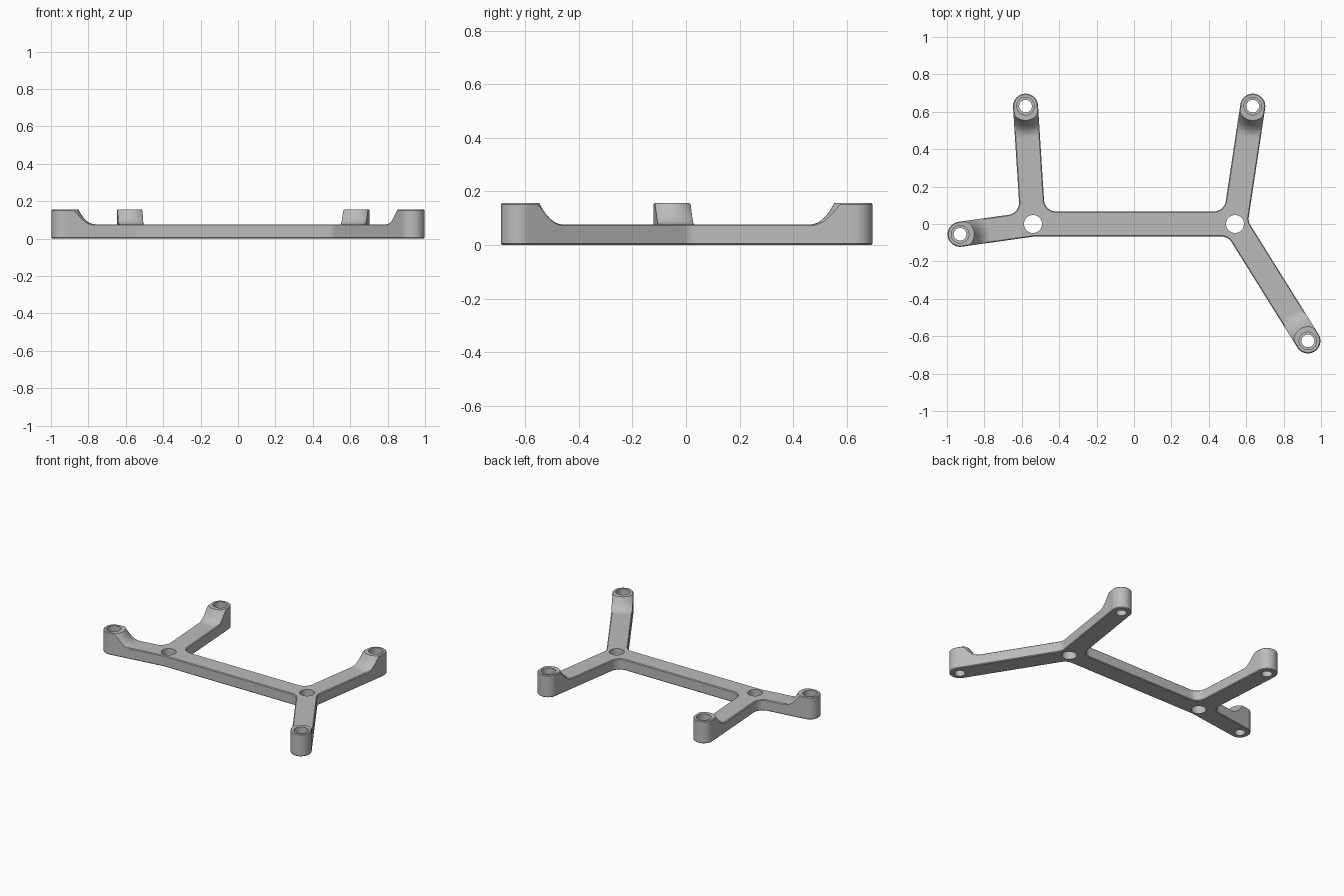
import bpy, bmesh, math
from mathutils import Vector
from mathutils.geometry import delaunay_2d_cdt

if "Cube" in bpy.data.objects:
    bpy.data.objects.remove(bpy.data.objects["Cube"])

# Plan layout: two hubs joined by a bar, two arms per hub ending in posts
hub_l, hub_r = Vector((-0.54, 0)), Vector((0.54, 0))
rear_l, front_l = Vector((-0.58, 0.63)), Vector((-0.93, -0.055))
rear_r, front_r = Vector((0.635, 0.63)), Vector((0.93, -0.625))
posts = [rear_l, front_l, rear_r, front_r]
HALF, FILLET, BEVEL = 0.067, 0.065, 0.005
PLATE, POST = 0.077, 0.157
COVE_IN, COVE_OUT = 0.076, 0.17
BORE, SCREW, HUB_HOLE, LEDGE = 0.047, 0.034, 0.048, 0.05


def height(p):
    """Top surface: flat plate rising in a cove to each post."""
    s = min((p - q).length for q in posts)
    t = min(max((COVE_OUT - s) / (COVE_OUT - COVE_IN), 0), 1)
    return PLATE + (POST - PLATE) * t ** 2.3


def left(d):
    return Vector((-d.y, d.x))


def end_arc(hub, post, r, n=32):
    d = (post - hub).normalized()
    angles = [math.pi * i / n for i in range(n + 1)]
    return [post + r * (d * math.sin(a) - left(d) * math.cos(a)) for a in angles]


def corner(a, hub, b, inset, n=12):
    """Concave fillet between the arm to a and the next arm to b."""
    la = left((a - hub).normalized())
    rb = -left((b - hub).normalized())
    m = (la + rb).normalized()
    centre = hub + m * (HALF + FILLET) / m.dot(la)
    r = FILLET + inset
    return [centre - r * la.lerp(rb, i / n).normalized() for i in range(n + 1)]


def outline(inset):
    r = HALF - inset
    parts = [
        end_arc(hub_r, front_r, r), corner(front_r, hub_r, rear_r, inset),
        end_arc(hub_r, rear_r, r), corner(rear_r, hub_r, hub_l, inset),
        corner(hub_r, hub_l, rear_l, inset), end_arc(hub_l, rear_l, r),
        corner(rear_l, hub_l, front_l, inset), end_arc(hub_l, front_l, r),
        corner(front_l, hub_l, hub_r, inset), corner(hub_l, hub_r, front_r, inset),
    ]
    loop, steps = [], 40
    for part, following in zip(parts, parts[1:] + parts[:1]):
        loop += part
        loop += [part[-1].lerp(following[0], i / steps) for i in range(1, steps)]
    return loop


def circle(c, r, n=40):
    return [c + r * Vector((math.cos(math.tau * i / n), math.sin(math.tau * i / n)))
            for i in range(n)]


def inside(p, loops):
    odd = False
    for loop in loops:
        for a, b in zip(loop, loop[1:] + loop[:1]):
            if (a.y > p.y) != (b.y > p.y):
                if p.x < a.x + (b.x - a.x) * (p.y - a.y) / (b.y - a.y):
                    odd = not odd
    return odd


bm = bmesh.new()


def bridge(rings):
    rows = [[bm.verts.new(p) for p in ring] for ring in rings]
    for low, high in zip(rows, rows[1:]):
        for i in range(len(low)):
            bm.faces.new((low[i - 1], low[i], high[i], high[i - 1]))


def cap(loops, extra, z_of):
    pts, edges = [], []
    for loop in loops:
        k, n = len(pts), len(loop)
        pts += loop
        edges += [(k + i, k + (i + 1) % n) for i in range(n)]
    verts, _, faces, *_ = delaunay_2d_cdt(pts + extra, edges, [], 0, 1e-6)
    made = [bm.verts.new((v.x, v.y, z_of(v))) for v in verts]
    for f in faces:
        if inside(sum((verts[i] for i in f), Vector((0, 0))) / len(f), loops):
            bm.faces.new([made[i] for i in f])


def lift(loop, z):
    return [(p.x, p.y, z) for p in loop]


# Outer wall with narrow bevels at the bottom and top edges
outer, inner = outline(0), outline(BEVEL)
bridge([
    lift(inner, 0), lift(outer, BEVEL),
    [(p.x, p.y, height(q) - BEVEL) for p, q in zip(outer, inner)],
    [(q.x, q.y, height(q)) for q in inner],
])

# Through holes in the hubs
hub_holes = [circle(h, HUB_HOLE) for h in (hub_l, hub_r)]
for loop in hub_holes:
    bridge([lift(loop, 0), lift(loop, PLATE)])

# Stepped bores in the posts
bores = [circle(p, BORE) for p in posts]
screws = [circle(p, SCREW) for p in posts]
for wide, narrow in zip(bores, screws):
    bridge([lift(narrow, 0), lift(narrow, LEDGE), lift(wide, LEDGE), lift(wide, POST)])

# Extra points that shape the coves on the top surface
safe = [outline(0.009)]
cove = []
for post in posts:
    for i in range(13):
        ring = circle(post, COVE_IN + (COVE_OUT - COVE_IN) * i / 12, 72)
        cove += [p for p in ring if inside(p, safe)]

cap([inner] + hub_holes + bores, cove, height)
cap([inner] + hub_holes + screws, [], lambda p: 0)

bmesh.ops.remove_doubles(bm, verts=bm.verts, dist=2e-5)
bmesh.ops.recalc_face_normals(bm, faces=bm.faces)
mesh = bpy.data.meshes.new("mounting_bracket")
bm.to_mesh(mesh)
bm.free()

# Single grey finish
grey = bpy.data.materials.new("grey")
grey.use_nodes = True
colour = (0.5, 0.5, 0.5, 1)
grey.diffuse_color = colour
grey.node_tree.nodes["Principled BSDF"].inputs["Base Color"].default_value = colour
mesh.materials.append(grey)

bracket = bpy.data.objects.new("mounting_bracket", mesh)
bpy.context.collection.objects.link(bracket)
bpy.ops.object.select_all(action="DESELECT")
bracket.select_set(True)
bpy.context.view_layer.objects.active = bracket
bpy.ops.object.shade_smooth_by_angle(angle=math.radians(30))
